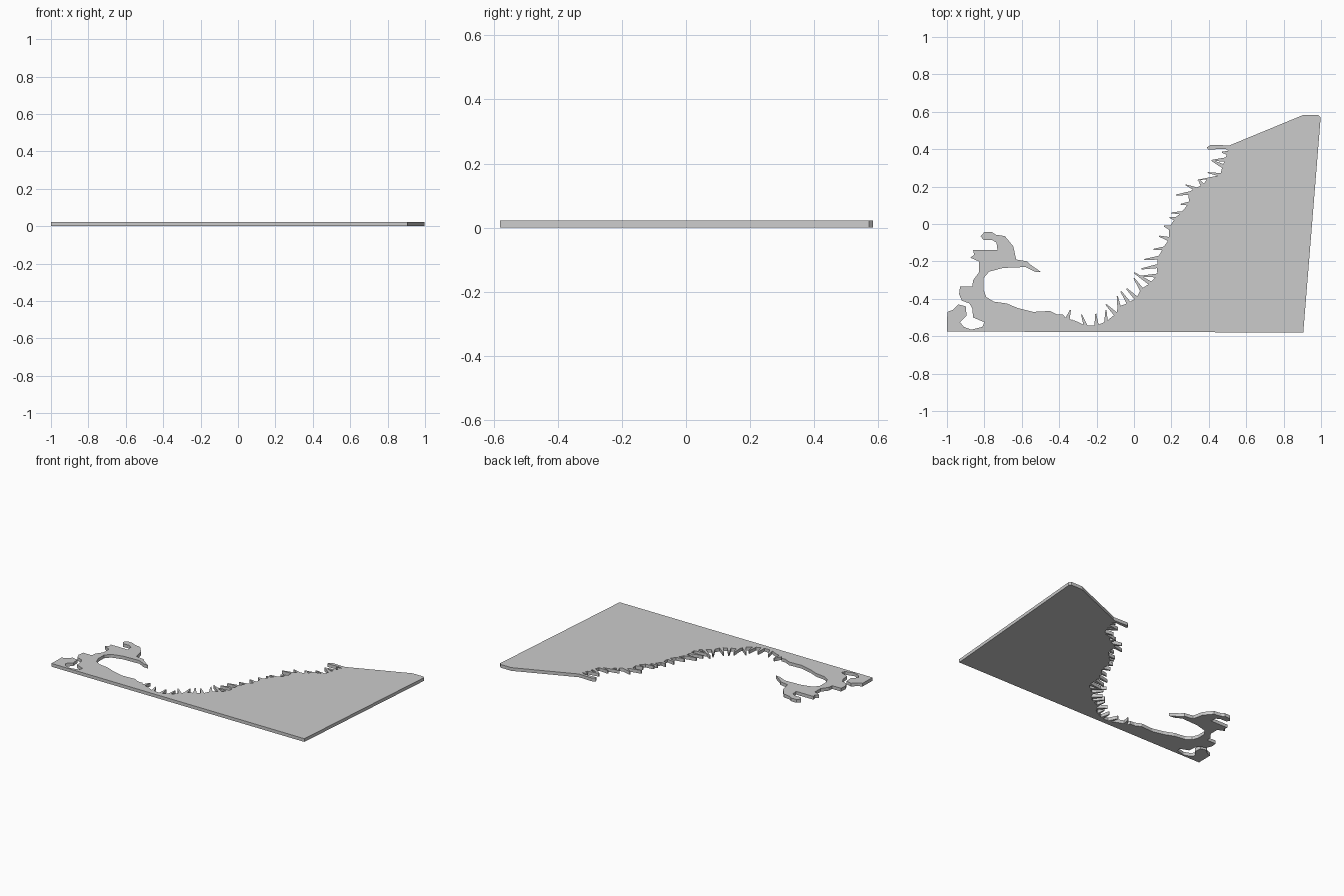
import bpy, bmesh
from mathutils import Vector

THICK = 0.022

# Straight plate border: bottom edge, sloping right side, top and its small lip
border = [(-1, -.575), (.905, -.58), (.998, .57), (.985, .583), (.905, .583),
          (.51, .42), (.41, .423), (.39, .41), (.396, .398), (.49, .402)]

# Ragged bank: root point and offset to the tip of the spur growing from it
spurs = [(.50, .38, -.03, .005), (.485, .345, -.07, -.005), (.475, .31, -.06, .03),
         (.455, .265, -.06, .01), (.40, .245, -.06, -.01), (.365, .21, -.02, .03),
         (.325, .19, -.05, .02), (.295, .165, -.07, -.01), (.29, .11, -.04, -.005),
         (.25, .06, -.05, .0), (.22, .03, -.03, .005), (.19, -.02, -.03, .01),
         (.185, -.08, -.05, .015), (.155, -.13, -.05, -.005), (.13, -.18, -.075, -.01),
         (.125, -.225, -.085, -.015), (.12, -.275, -.09, -.005), (.085, -.315, -.085, .055),
         (.04, -.35, -.04, .06), (.01, -.395, -.05, .05), (-.03, -.42, -.04, .06),
         (-.08, -.445, -.01, .06), (-.10, -.48, -.05, .05), (-.15, -.52, .0, .06),
         (-.20, -.54, -.005, .06), (-.26, -.54, -.02, .055), (-.31, -.52, -.05, .02),
         (-.355, -.505, .015, .045)]

# Hook: smooth inner bay out to the point, then back round the lobes
hook = [(-.38, -.485), (-.41, -.485), (-.45, -.465), (-.54, -.47), (-.62, -.45), (-.68, -.425),
        (-.75, -.415), (-.79, -.39), (-.805, -.35), (-.805, -.29), (-.775, -.255),
        (-.70, -.235), (-.58, -.23), (-.53, -.255), (-.495, -.258), (-.55, -.22),
        (-.57, -.20), (-.63, -.19), (-.645, -.12), (-.69, -.065), (-.74, -.057),
        (-.76, -.043), (-.80, -.043), (-.82, -.065), (-.805, -.085), (-.76, -.085),
        (-.735, -.10), (-.73, -.14), (-.86, -.14), (-.855, -.165), (-.875, -.18),
        (-.83, -.20), (-.83, -.26), (-.86, -.30), (-.865, -.335), (-.93, -.335),
        (-.935, -.375), (-.92, -.41), (-.88, -.425), (-.865, -.45), (-.86, -.50),
        (-.80, -.525), (-.81, -.55), (-.87, -.565), (-.91, -.55), (-.93, -.525),
        (-.895, -.49), (-.90, -.44), (-.94, -.43), (-.97, -.46), (-.998, -.47)]


def ragged(items):
    """Turn every root and offset into a narrow pointed spur."""
    out = []
    for i, (x, y, dx, dy) in enumerate(items):
        root = Vector((x, y))
        before = Vector(items[max(i - 1, 0)][:2])
        after = Vector(items[min(i + 1, len(items) - 1)][:2])
        along = (after - before).normalized() * .011
        out += [root - along, root + Vector((dx, dy)) - along * .3,
                root + Vector((dx, dy)) + along * .3, root + along]
    return [tuple(p) for p in out]


def plate(name, outline, thick):
    """Extrude a closed flat outline upward from the ground."""
    bm = bmesh.new()
    face = bm.faces.new([bm.verts.new((x, y, 0)) for x, y in outline])
    new = bmesh.ops.extrude_face_region(bm, geom=[face])["geom"]
    bmesh.ops.translate(bm, vec=(0, 0, thick),
                        verts=[v for v in new if isinstance(v, bmesh.types.BMVert)])
    caps = [f for f in bm.faces if len(f.verts) > 4]
    bmesh.ops.recalc_face_normals(bm, faces=bm.faces)
    bmesh.ops.triangulate(bm, faces=caps, ngon_method='EAR_CLIP')
    mesh = bpy.data.meshes.new(name)
    bm.to_mesh(mesh)
    bm.free()
    obj = bpy.data.objects.new(name, mesh)
    bpy.context.collection.objects.link(obj)
    return obj


plate("coastal_plate", border + ragged(spurs) + hook, THICK)
